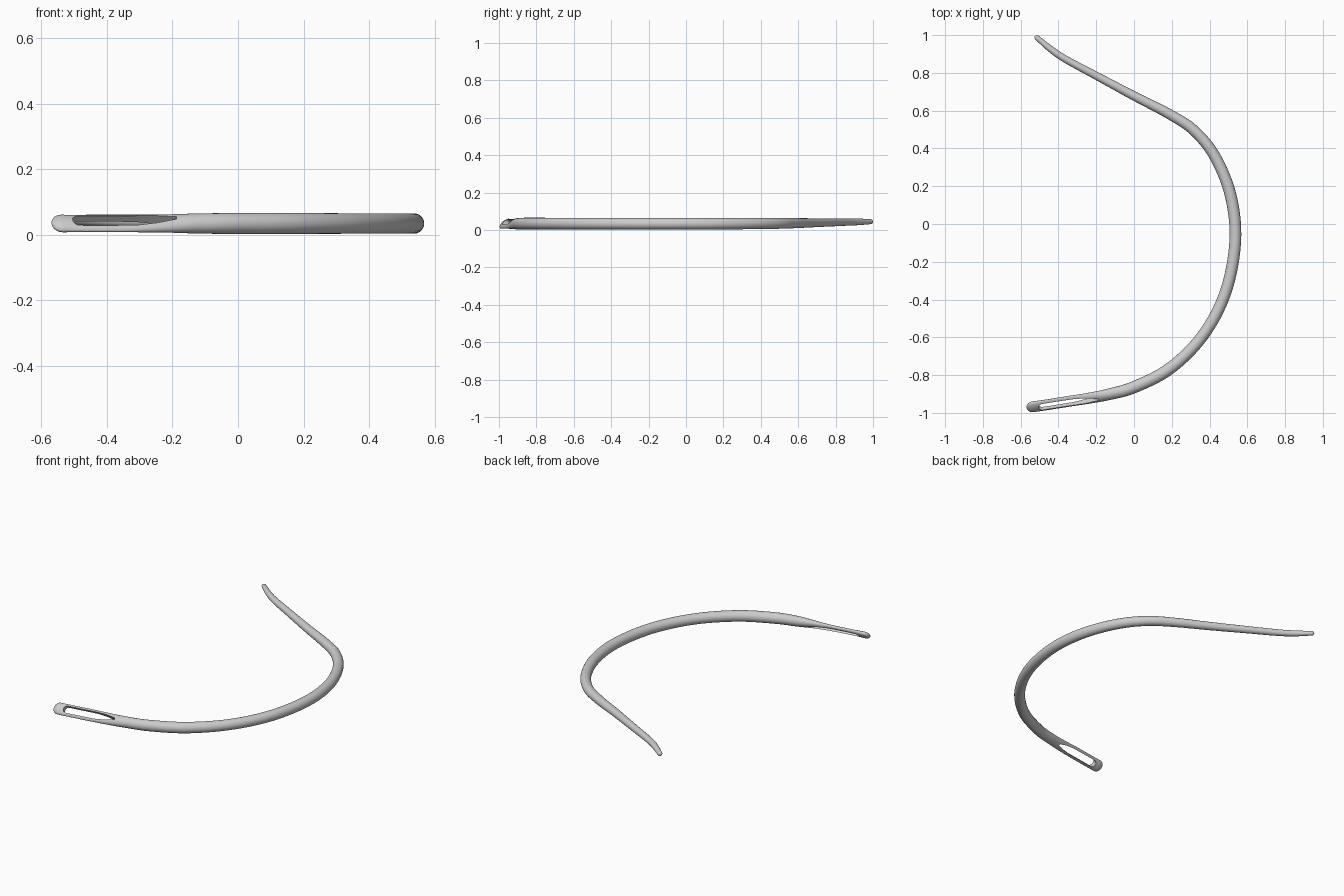
import bpy, bmesh, math
from mathutils import Vector

if "Cube" in bpy.data.objects:
    bpy.data.objects.remove(bpy.data.objects["Cube"])

ROLL = math.radians(42)   # eye is rolled about the needle axis
SIDES, STEPS = 24, 8

# Path stations: x, y, z, half width, half thickness (eye end to point)
PATH = [
    (-0.537, -0.968, 0.034, 0.036, 0.016), (-0.46, -0.957, 0.034, 0.036, 0.014),
    (-0.34, -0.938, 0.034, 0.036, 0.015), (-0.23, -0.921, 0.034, 0.034, 0.021),
    (-0.13, -0.901, 0.034, 0.032, 0.029), (0.0, -0.864, 0.034, 0.032, 0.032),
    (0.19, -0.765, 0.034, 0.032, 0.032), (0.365, -0.59, 0.034, 0.031, 0.031),
    (0.485, -0.36, 0.034, 0.031, 0.031), (0.536, -0.09, 0.034, 0.031, 0.031),
    (0.512, 0.15, 0.034, 0.031, 0.031), (0.43, 0.355, 0.035, 0.030, 0.030),
    (0.32, 0.493, 0.036, 0.029, 0.029), (0.19, 0.58, 0.037, 0.027, 0.027),
    (0.0, 0.678, 0.039, 0.024, 0.024), (-0.2, 0.785, 0.041, 0.021, 0.021),
    (-0.36, 0.871, 0.043, 0.019, 0.019), (-0.44, 0.925, 0.044, 0.018, 0.017),
    (-0.513, 0.986, 0.045, 0.014, 0.013),
]


def catmull(a, b, c, d, t):
    return 0.5 * (2 * b + (c - a) * t + (2 * a - 5 * b + 4 * c - d) * t * t
                  + (3 * b - a - 3 * c + d) * t ** 3)


def section_axes(tangent):
    n = Vector((-tangent.y, tangent.x, 0)).normalized()
    z = Vector((0, 0, 1))
    return (n * math.cos(ROLL) + z * math.sin(ROLL),
            z * math.cos(ROLL) - n * math.sin(ROLL))


def make_object(name, bm):
    bmesh.ops.recalc_face_normals(bm, faces=bm.faces)
    mesh = bpy.data.meshes.new(name)
    bm.to_mesh(mesh)
    bm.free()
    ob = bpy.data.objects.new(name, mesh)
    bpy.context.collection.objects.link(ob)
    return ob


# Smooth path samples
pts = [Vector(p) for p in PATH]
ext = [2 * pts[0] - pts[1]] + pts + [2 * pts[-1] - pts[-2]]
samples = [catmull(*ext[i:i + 4], k / STEPS)
           for i in range(len(pts) - 1) for k in range(STEPS)] + [pts[-1]]
centres = [s.to_3d() for s in samples]
rings = []
for i, s in enumerate(samples):
    t = (centres[min(i + 1, len(samples) - 1)] - centres[max(i - 1, 0)]).normalized()
    rings.append((centres[i], t, s[3], s[4]))


# Rounded caps beyond both ends
def cap(ring, sign, depth):
    c, t, a, b = ring
    return [(c + t * sign * depth * math.sin(u), t, a * math.cos(u), b * math.cos(u))
            for u in [math.radians(d) for d in (18, 36, 52, 66, 78, 86)]]


rings = cap(rings[0], -1, 0.032)[::-1] + rings + cap(rings[-1], 1, 0.014)

# Needle body
bm = bmesh.new()
loops = []
for c, t, a, b in rings:
    w, h = section_axes(t)
    loops.append([bm.verts.new(c + w * a * math.cos(u) + h * b * math.sin(u))
                  for u in [2 * math.pi * k / SIDES for k in range(SIDES)]])
for l0, l1 in zip(loops, loops[1:]):
    for k in range(SIDES):
        j = (k + 1) % SIDES
        bm.faces.new((l0[k], l0[j], l1[j], l1[k]))
bm.faces.new(loops[0][::-1])
bm.faces.new(loops[-1])
needle = make_object("curved_needle", bm)

# Slot cutter for the eye: rounded at the end, tapered toward the shaft
start, end = Vector((-0.505, -0.9635, 0.034)), Vector((-0.19, -0.9145, 0.034))
axis = (end - start).normalized()
w, h = section_axes(axis)
length = (end - start).length
half = [(0, 0.008), (0.006, 0.016), (0.016, 0.021), (0.2, 0.021),
        (0.26, 0.016), (length, 0.005)]
outline = half + [(x, -y) for x, y in reversed(half)]
bm = bmesh.new()
face = bm.faces.new([bm.verts.new(start + axis * x + w * y - h * 0.08)
                     for x, y in outline])
new = bmesh.ops.extrude_face_region(bm, geom=[face])["geom"]
bmesh.ops.translate(bm, vec=h * 0.16,
                    verts=[v for v in new if isinstance(v, bmesh.types.BMVert)])
cutter = make_object("eye_cutter", bm)
cutter.hide_render = True

mod = needle.modifiers.new("eye", 'BOOLEAN')
mod.object = cutter
mod.operation = 'DIFFERENCE'
mod.solver = 'EXACT'
bpy.context.view_layer.objects.active = needle
needle.select_set(True)
bpy.ops.object.modifier_apply(modifier=mod.name)
bpy.data.objects.remove(cutter)
bpy.ops.object.shade_smooth_by_angle(angle=math.radians(40))
